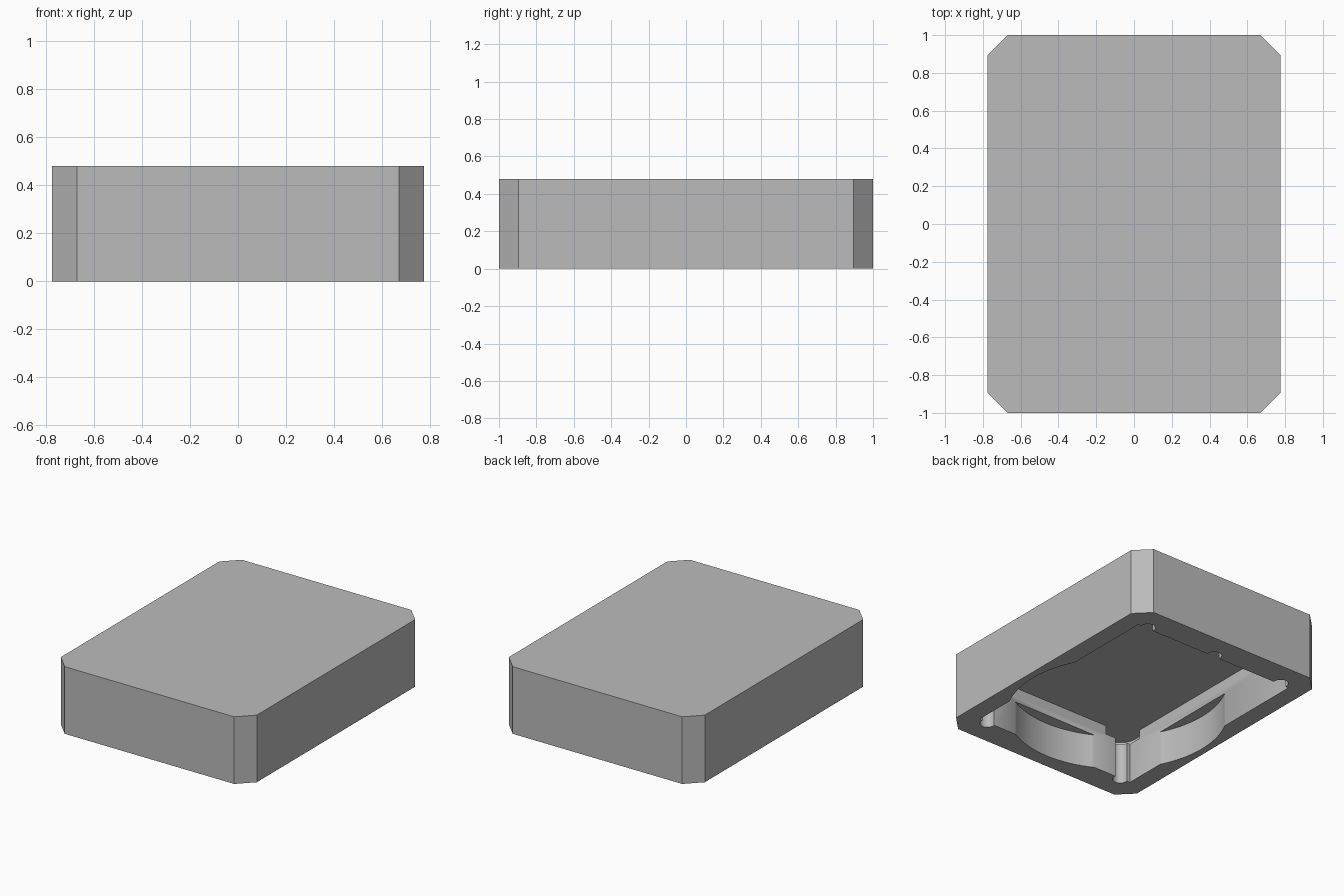
import bpy
import bmesh

cube = bpy.data.objects.get("Cube")
if cube:
    bpy.data.objects.remove(cube, do_unlink=True)

HALF_X, HALF_Y, HEIGHT, CHAMFER = 0.775, 1.0, 0.48, 0.105
POCKET_X, POCKET_Y, POCKET_TOP = 0.645, 0.81, 0.352
BELOW = -0.1  # cutters start under the base

grey = bpy.data.materials.new("plain_grey")
grey.use_nodes = True
COLOR = (0.5, 0.5, 0.5, 1.0)
grey.diffuse_color = COLOR
grey.node_tree.nodes["Principled BSDF"].inputs["Base Color"].default_value = COLOR


def make_object(name, bm):
    bmesh.ops.recalc_face_normals(bm, faces=bm.faces)
    mesh = bpy.data.meshes.new(name)
    bm.to_mesh(mesh)
    bm.free()
    mesh.materials.append(grey)
    obj = bpy.data.objects.new(name, mesh)
    bpy.context.collection.objects.link(obj)
    return obj


def block(name, hx, hy, z0, z1, chamfer=0):
    bm = bmesh.new()
    bmesh.ops.create_cube(bm, size=1)
    for v in bm.verts:
        v.co = (v.co.x * 2 * hx, v.co.y * 2 * hy, z1 if v.co.z > 0 else z0)
    if chamfer:
        upright = [e for e in bm.edges
                   if abs(e.verts[0].co.z - e.verts[1].co.z) > 0.1]
        bmesh.ops.bevel(bm, geom=upright, offset=chamfer, segments=1,
                        affect='EDGES')
    return make_object(name, bm)


def cylinder(name, x, y, radius, z0, z1, sides):
    bm = bmesh.new()
    bmesh.ops.create_cone(bm, cap_ends=True, segments=sides, radius1=radius,
                          radius2=radius, depth=z1 - z0)
    bmesh.ops.translate(bm, verts=bm.verts, vec=(x, y, (z0 + z1) / 2))
    return make_object(name, bm)


def cut(target, cutter):
    bpy.context.view_layer.objects.active = target
    mod = target.modifiers.new("cut", 'BOOLEAN')
    mod.operation = 'DIFFERENCE'
    mod.solver = 'EXACT'
    mod.object = cutter
    bpy.ops.object.modifier_apply(modifier=mod.name)
    bpy.data.objects.remove(cutter, do_unlink=True)


# Chamfered outer shell
shell = block("case_shell", HALF_X, HALF_Y, 0, HEIGHT, CHAMFER)

# Rectangular pocket open at the bottom
cut(shell, block("pocket_cutter", POCKET_X, POCKET_Y, BELOW, POCKET_TOP))

# Round recess that bulges into three of the walls
cut(shell, cylinder("round_recess_cutter", 0, -0.17, 0.725, BELOW, 0.245, 96))

# Pin holes along the walls, each with a wider slot at the pocket ceiling
pins = [(sx * 0.57, sy * 0.82) for sx in (-1, 1) for sy in (-1, 1)] + [(0, 0.82)]
for x, y in pins:
    cut(shell, cylinder("pin_hole_cutter", x, y, 0.05, BELOW, 0.32, 32))
    cut(shell, cylinder("pin_slot_cutter", x, y, 0.13, 0.29, POCKET_TOP, 32))

# Smooth the curved walls, keep corners sharp
bpy.ops.object.select_all(action='DESELECT')
shell.select_set(True)
bpy.context.view_layer.objects.active = shell
bpy.ops.object.shade_smooth_by_angle(angle=0.5)
